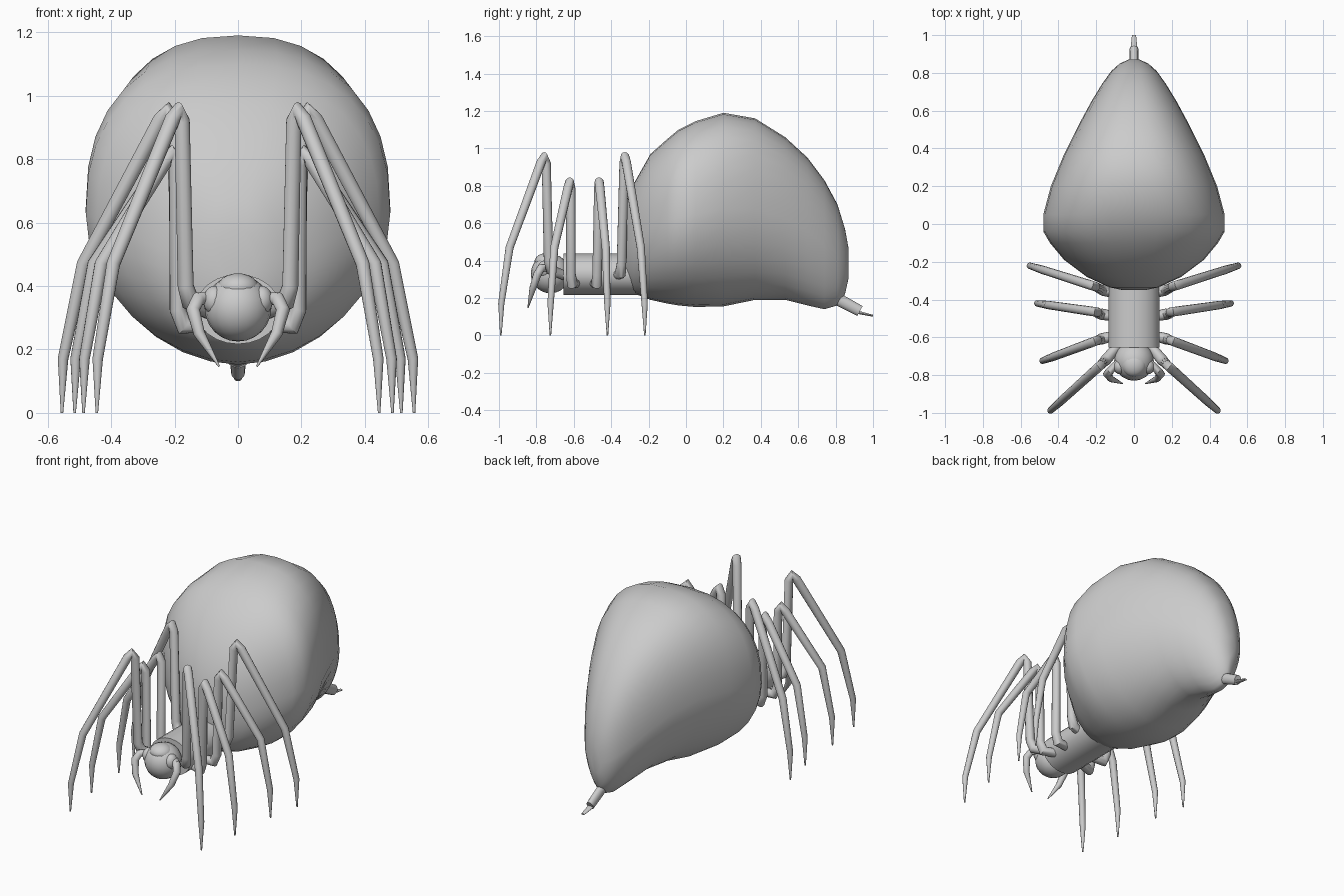
import bpy, bmesh
from math import sin, cos, pi, radians
from mathutils import Vector

if "Cube" in bpy.data.objects:
    bpy.data.objects.remove(bpy.data.objects["Cube"])


def finish(name, bm, mirror=False, angle=50):
    bmesh.ops.recalc_face_normals(bm, faces=bm.faces)
    me = bpy.data.meshes.new(name)
    bm.to_mesh(me)
    bm.free()
    ob = bpy.data.objects.new(name, me)
    bpy.context.collection.objects.link(ob)
    bpy.ops.object.select_all(action='DESELECT')
    ob.select_set(True)
    bpy.context.view_layer.objects.active = ob
    bpy.ops.object.shade_smooth_by_angle(angle=radians(angle))
    if mirror:
        m = ob.modifiers.new("mirror", 'MIRROR')
        m.use_clip = False
        m.use_mirror_merge = False
    return ob


def loft(name, rings, mirror=False, angle=50):
    bm = bmesh.new()
    vs = [[bm.verts.new(p) for p in r] for r in rings]
    n = len(vs[0])
    for a, b in zip(vs, vs[1:]):
        for i in range(n):
            j = (i + 1) % n
            bm.faces.new((a[i], a[j], b[j], b[i]))
    bm.faces.new(vs[0])
    bm.faces.new(vs[-1])
    return finish(name, bm, mirror, angle)


def tube(name, pts, radii, mirror=False, sides=12, wide=1.0):
    """Round tube along a path that stays close to one vertical plane."""
    pts = [Vector(p) for p in pts]
    d = pts[-1] - pts[0]
    side = Vector((-d.y, d.x, 0)).normalized()
    rings = []
    for i, (p, r) in enumerate(zip(pts, radii)):
        t = (pts[min(i + 1, len(pts) - 1)] - p).normalized() + \
            (p - pts[max(i - 1, 0)]).normalized()
        u = t.cross(side).normalized()
        v = u.cross(t).normalized()
        rings.append([p + r * (u * cos(a) + v * sin(a) * wide)
                      for a in (2 * pi * k / sides for k in range(sides))])
    return loft(name, rings, mirror)


def ball(name, loc, size, mirror=False):
    bm = bmesh.new()
    bmesh.ops.create_uvsphere(bm, u_segments=20, v_segments=12, radius=1)
    for v in bm.verts:
        v.co = Vector(loc) + Vector(a * b for a, b in zip(v.co, size))
    return finish(name, bm, mirror)


# Abdomen: cross-sections along y (y, half width, top z, bottom z, lower roundness)
sections = [
    (-0.35, 0.06, 0.58, 0.40, 2.0), (-0.335, 0.13, 0.68, 0.30, 2.0),
    (-0.28, 0.25, 0.81, 0.225, 2.0), (-0.19, 0.37, 0.97, 0.19, 2.0),
    (-0.10, 0.445, 1.05, 0.17, 1.9), (-0.04, 0.48, 1.10, 0.16, 1.9),
    (0.05, 0.48, 1.145, 0.152, 1.9), (0.20, 0.44, 1.19, 0.155, 1.9),
    (0.37, 0.37, 1.16, 0.19, 1.9), (0.53, 0.29, 1.06, 0.19, 1.8),
    (0.65, 0.225, 0.95, 0.16, 1.7), (0.74, 0.17, 0.83, 0.14, 1.6),
    (0.81, 0.12, 0.70, 0.16, 1.6), (0.85, 0.075, 0.57, 0.22, 1.7),
    (0.87, 0.03, 0.46, 0.31, 2.0)]
rings = []
for y, w, zt, zb, low in sections:
    c, h = (zt + zb) / 2, (zt - zb) / 2
    ring = []
    for k in range(32):
        a = 2 * pi * k / 32
        e = 2 / (2.4 if sin(a) > 0 else low)
        x = w * abs(cos(a)) ** e * (1 if cos(a) > 0 else -1)
        z = h * abs(sin(a)) ** e * (1 if sin(a) > 0 else -1)
        ring.append((x, y, c + z))
    rings.append(ring)
loft("abdomen", rings, angle=80)

# Thorax: oval barrel
loft("thorax", [[(0.135 * cos(2 * pi * k / 24), y, 0.327 + 0.11 * sin(2 * pi * k / 24))
                 for k in range(24)] for y in (-0.655, -0.2)])

# Head and eyes
ball("head", (0, -0.725, 0.33), (0.105, 0.105, 0.105))
ball("top_eye", (0, -0.745, 0.395), (0.065, 0.065, 0.045))
ball("side_eye", (0.075, -0.755, 0.355), (0.035, 0.04, 0.045), True)

# Fangs
tube("fang", [(0.08, -0.73, 0.36), (0.125, -0.775, 0.36), (0.142, -0.795, 0.325),
              (0.122, -0.82, 0.25), (0.06, -0.845, 0.147)],
     [0.02, 0.022, 0.022, 0.018, 0.003], True, 10)

# Legs: (name, hip, bend at hip, knee, foot)
legs = [
    ("front_leg", (0.09, -0.65, 0.32), (0.165, -0.735, 0.36), (0.185, -0.755, 0.955), (0.445, -0.99)),
    ("second_leg", (0.10, -0.59, 0.28), (0.19, -0.615, 0.285), (0.205, -0.62, 0.82), (0.487, -0.725)),
    ("third_leg", (0.10, -0.49, 0.28), (0.19, -0.475, 0.285), (0.205, -0.465, 0.82), (0.515, -0.42)),
    ("rear_leg", (0.09, -0.37, 0.32), (0.18, -0.345, 0.34), (0.215, -0.328, 0.955), (0.555, -0.22))]
for name, hip, bend, knee, foot in legs:
    hip, bend, knee, foot = Vector(hip), Vector(bend), Vector(knee), Vector((*foot, 0))
    out = Vector((foot.x - knee.x, foot.y - knee.y, 0))
    o = out.normalized()
    flat = Vector((knee.x, knee.y, 0))
    path = [hip, bend - o * 0.02 - Vector((0, 0, 0.01)), bend + Vector((0, 0, 0.04)),
            knee - o * 0.012 - Vector((0, 0, 0.035)), knee + o * 0.006,
            knee + o * 0.03 - Vector((0, 0, 0.03)),
            flat + out * 0.8 + Vector((0, 0, 0.47)),
            flat + out * 0.99 + Vector((0, 0, 0.17)), foot]
    tube(name, path, [0.026, 0.03, 0.026, 0.025, 0.025, 0.025, 0.022, 0.017, 0.004], True)

# Stinger at the tail end
tube("stinger_base", [(0, 0.79, 0.205), (0, 0.93, 0.13)], [0.034, 0.03], wide=0.75)
tube("stinger_tip", [(0, 0.91, 0.125), (0, 1.0, 0.105)], [0.009, 0.005], wide=2.2)
